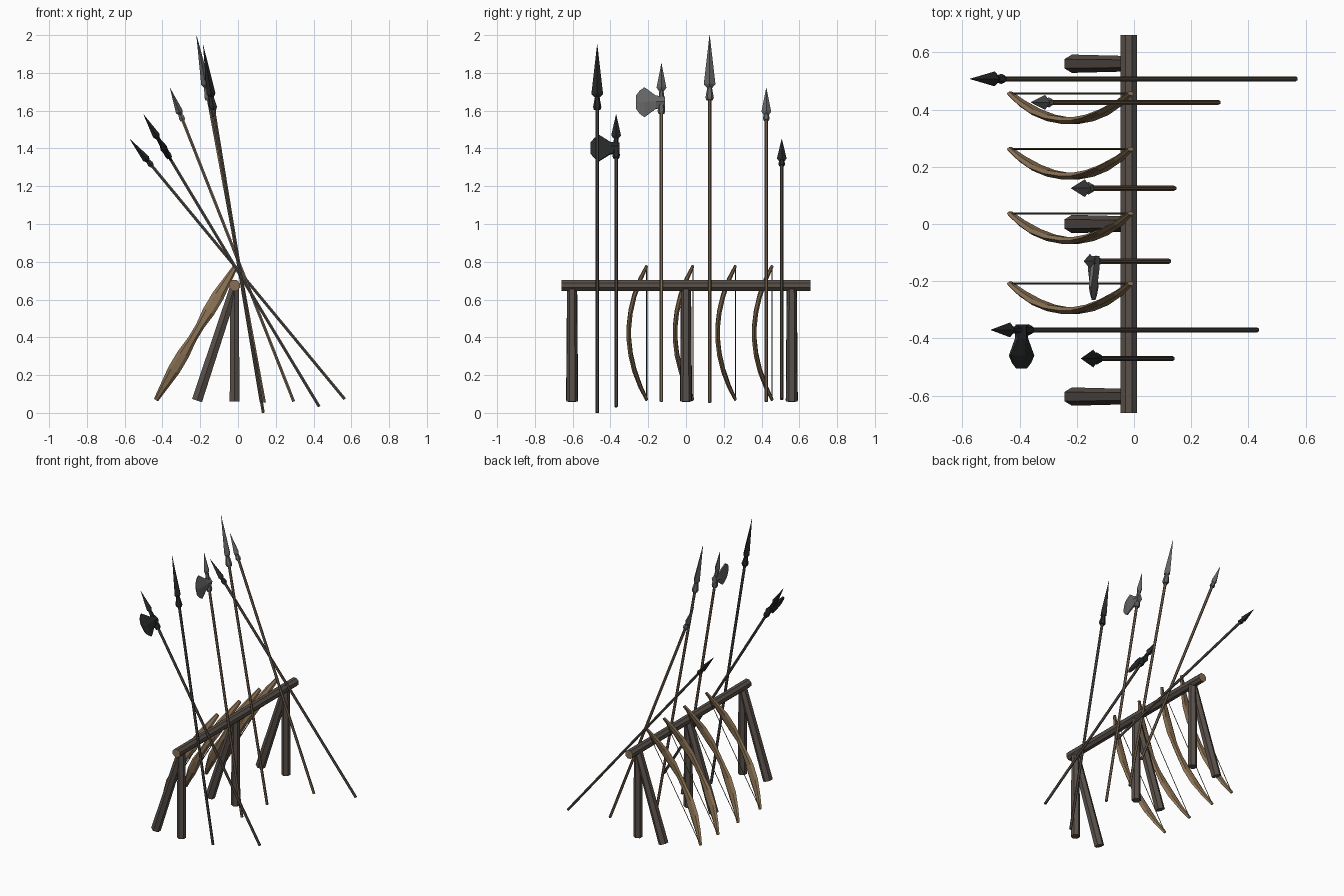
import bpy, bmesh, math
from mathutils import Vector

if "Cube" in bpy.data.objects:
    bpy.data.objects.remove(bpy.data.objects["Cube"])

def mat(name, r, g, b):
    m = bpy.data.materials.new(name)
    m.diffuse_color = (r, g, b, 1)
    m.use_nodes = True
    m.node_tree.nodes["Principled BSDF"].inputs["Base Color"].default_value = m.diffuse_color
    return m

DARK_WOOD = mat("dark_wood", 0.10, 0.08, 0.068)
END_WOOD = mat("end_wood", 0.25, 0.16, 0.09)
SHAFT_DARK = mat("shaft_dark", 0.09, 0.075, 0.063)
SHAFT_LIGHT = mat("shaft_light", 0.20, 0.14, 0.095)
BOW_WOOD = mat("bow_wood", 0.26, 0.17, 0.09)
STRING = mat("string", 0.09, 0.08, 0.04)
IRON = mat("iron", 0.02, 0.022, 0.022)
STEEL = mat("steel", 0.13, 0.13, 0.13)
Y = Vector((0, 1, 0))

def loft(name, rings, m, cap_mat=None):
    """Skin a list of equal-length point rings and cap both ends."""
    bm = bmesh.new()
    vs = [[bm.verts.new(p) for p in r] for r in rings]
    n = len(rings[0])
    for a, b in zip(vs, vs[1:]):
        for i in range(n):
            j = (i + 1) % n
            bm.faces.new((a[i], a[j], b[j], b[i]))
    for cap in (vs[0], vs[-1]):
        bm.faces.new(cap).material_index = 1 if cap_mat else 0
    bmesh.ops.recalc_face_normals(bm, faces=bm.faces)
    me = bpy.data.meshes.new(name)
    bm.to_mesh(me)
    bm.free()
    me.materials.append(m)
    if cap_mat:
        me.materials.append(cap_mat)
    ob = bpy.data.objects.new(name, me)
    bpy.context.collection.objects.link(ob)
    return ob

def ring(c, u, v, ru, rv, n, turn=0):
    return [c + u * ru * math.cos(turn + 2 * math.pi * i / n)
            + v * rv * math.sin(turn + 2 * math.pi * i / n) for i in range(n)]

def rod(name, p, q, stations, n, m, cap=None, flat=1, turn=0):
    """Faceted rod from p towards q; stations are (distance, radius)."""
    p, q = Vector(p), Vector(q)
    d = (q - p).normalized()
    u = Y if abs(d.y) < 0.9 else Vector((1, 0, 0))
    v = d.cross(u).normalized()
    return loft(name, [ring(p + d * s, u, v, r, r * flat, n, turn) for s, r in stations], m, cap)

# Rack: rail and three pairs of legs
rod("rail", (-0.018, -0.66, 0.675), (-0.018, 0.66, 0.675),
    [(0, 0.031), (1.32, 0.031)], 8, DARK_WOOD, END_WOOD, turn=math.pi / 8)
for i, y in enumerate((-0.603, 0.0, 0.56)):
    rod(f"upright_leg_{i}", (-0.018, y, 0.06), (-0.018, y, 0.66),
        [(0, 0.03), (0.6, 0.026)], 6, DARK_WOOD)
    rod(f"slanted_leg_{i}", (-0.217, y, 0.065), (-0.018, y, 0.67),
        [(0, 0.032), (0.625, 0.027)], 6, DARK_WOOD)

def axe(name, c, d, m):
    """Fan-shaped blade pointing to -y from the socket at c."""
    v = d.cross(Y)
    # reach from the shaft, half height, half thickness
    prof = [(-0.018, 0.03, 0.02), (0.03, 0.035, 0.02), (0.09, 0.08, 0.013),
            (0.115, 0.062, 0.008), (0.135, 0.035, 0.003)]
    loft(name, [[c - Y * r + d * h + v * t * 0.3, c - Y * r + v * t, c - Y * r - d * h + v * t * 0.3,
                 c - Y * r - d * h - v * t * 0.3, c - Y * r - v * t, c - Y * r + d * h - v * t * 0.3]
                for r, h, t in prof], m)

# Polearms: y, foot (x, z), tip (x, z), kind, shaft and head material
# kind: head length, head radius, socket end distance from tip, socket radius, axe
LONG = (0.275, 0.031, 0.35, 0.022, False)
SHORT = (0.145, 0.026, 0.185, 0.018, False)
AXE = (0.14, 0.026, 0.27, 0.02, True)
ARMS = [(-0.47, (0.134, 0.0), (-0.185, 1.95), LONG, SHAFT_DARK, IRON),
        (-0.37, (0.43, 0.033), (-0.50, 1.58), AXE, SHAFT_DARK, IRON),
        (-0.13, (0.122, 0.06), (-0.175, 1.85), AXE, SHAFT_LIGHT, STEEL),
        (0.125, (0.14, 0.055), (-0.22, 2.0), LONG, SHAFT_LIGHT, STEEL),
        (0.425, (0.295, 0.06), (-0.36, 1.72), SHORT, SHAFT_LIGHT, STEEL),
        (0.507, (0.565, 0.073), (-0.573, 1.45), SHORT, SHAFT_DARK, IRON)]
for i, (y, f, t, kind, wood, metal) in enumerate(ARMS):
    hl, hr, sl, sr, has_axe = kind
    foot, tip = Vector((f[0], y, f[1])), Vector((t[0], y, t[1]))
    length = (tip - foot).length
    d = (tip - foot).normalized()
    rod(f"shaft_{i}", foot, tip, [(0, 0.009), (length - hl, 0.009)], 6, wood)
    rod(f"spearhead_{i}", tip, foot, [(0, 0.0008), (hl - 0.01, hr), (hl + 0.012, 0.011)],
        4, metal, flat=0.75)
    rod(f"socket_{i}", tip, foot, [(hl, 0.011), (sl - 0.015, sr), (sl, sr * 0.8)], 6, metal)
    if has_axe:
        axe(f"axe_blade_{i}", tip - d * 0.208, d, metal)

# Bows leaning against the rail
LIMB = [(0, 0.013, 0.008), (0.1, 0.022, 0.011), (0.22, 0.033, 0.012),
        (0.34, 0.033, 0.013), (0.45, 0.023, 0.014)]
LIMB += [(1 - u, w, t) for u, w, t in reversed(LIMB)]
for i, y in enumerate((-0.208, 0.037, 0.262, 0.456)):
    lo, hi = Vector((-0.433, y, 0.07)), Vector((-0.012, y, 0.777))
    d = (hi - lo).normalized()
    side = d.cross(Y)
    rings = []
    for u, w, t in LIMB:
        k = 2 * u - 1
        c = lo.lerp(hi, u) - Y * 0.095 * (1 - k * k)
        out = (Y - d * (0.45 * k)).normalized()
        rings.append(ring(c, side, out, w, t, 6))
    loft(f"bow_{i}", rings, BOW_WOOD)
    rod(f"bow_string_{i}", lo, hi, [(0.015, 0.003), ((hi - lo).length - 0.015, 0.003)], 4, STRING)
